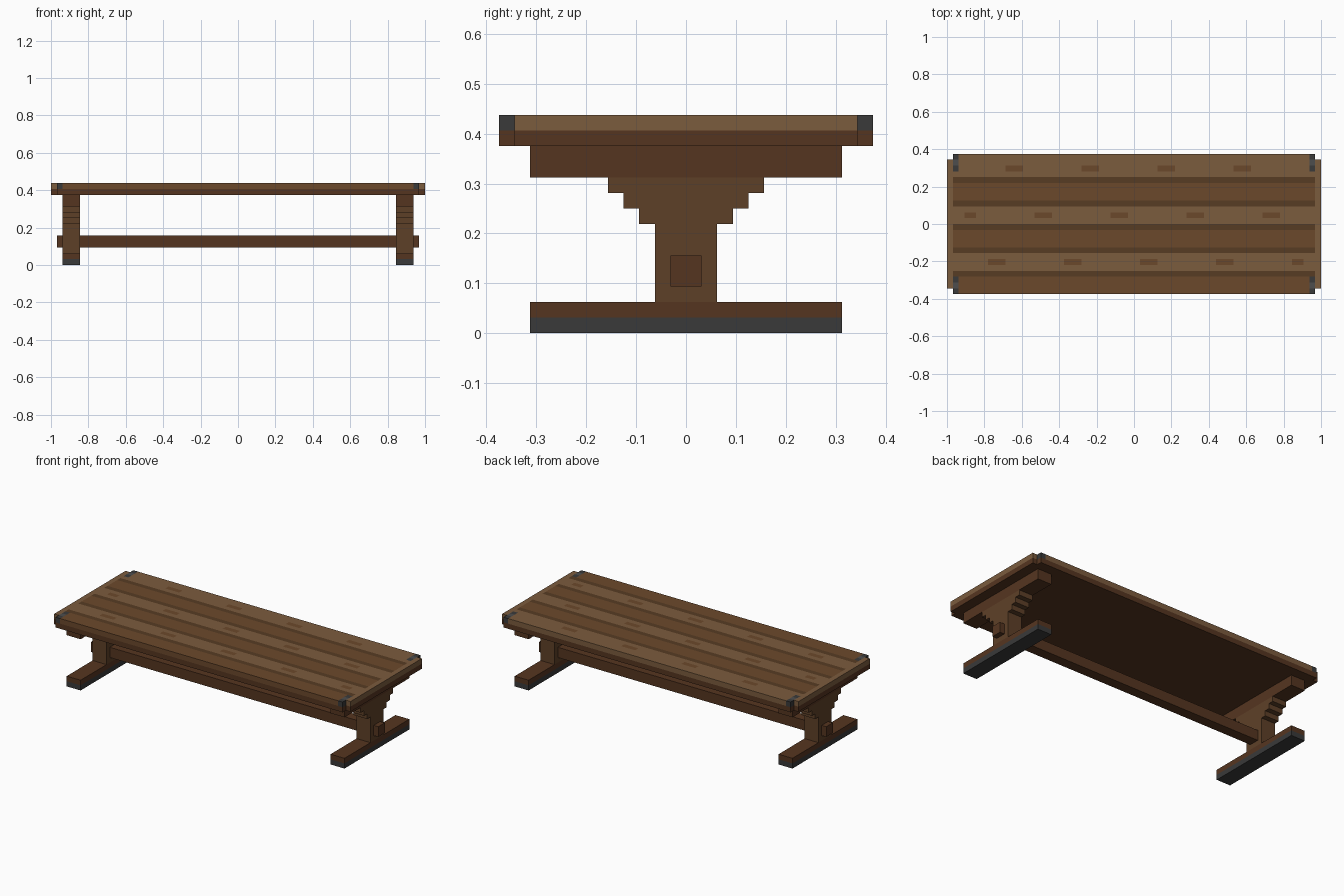
import bpy, bmesh

if "Cube" in bpy.data.objects:
    bpy.data.objects.remove(bpy.data.objects["Cube"])

U = 1 / 32  # one block unit


def material(name, r, g, b):
    m = bpy.data.materials.new(name)
    m.diffuse_color = [(c / 255) ** 2.2 for c in (r, g, b)] + [1]
    m.use_nodes = True
    m.node_tree.nodes["Principled BSDF"].inputs["Base Color"].default_value = m.diffuse_color
    return m


LIGHT = material("light_wood", 122, 92, 64)
MID = material("mid_wood", 107, 74, 47)
GAP = material("gap_wood", 88, 62, 40)
POST = material("post_wood", 94, 66, 44)
DARK = material("dark_wood", 86, 56, 37)
IRON = material("iron", 60, 60, 60)
RIVET = material("rivet_iron", 78, 78, 78)


def finish(name, bm, mats):
    bmesh.ops.recalc_face_normals(bm, faces=bm.faces)
    me = bpy.data.meshes.new(name)
    bm.to_mesh(me)
    bm.free()
    for m in mats:
        me.materials.append(m)
    ob = bpy.data.objects.new(name, me)
    bpy.context.collection.objects.link(ob)
    return ob


def box(name, x, y, z, mat):
    """Box from (min, max) ranges in block units."""
    bm = bmesh.new()
    bmesh.ops.create_cube(bm, size=1)
    for v in bm.verts:
        v.co = [(r[0] + r[1]) / 2 * U + c * (r[1] - r[0]) * U
                for r, c in zip((x, y, z), v.co)]
    return finish(name, bm, [mat])


# Tabletop boards: grid of cells, coloured as planks, gaps and grain dashes
DASH_ROWS = {9: 4, 1: 9, -7: 1}  # row -> first column offset, period 13


def plank_colour(x, y):
    i, j = int(x // 1), int(y // 1)
    if j in (7, 3, -1, -5, -9):
        return 2
    if j in DASH_ROWS and -29 <= i < 29 and (i - DASH_ROWS[j]) % 13 < 3:
        return 1
    light = j >= 8 or 0 <= j < 3 or -8 <= j < -5
    return 0 if light else 1


bm = bmesh.new()
bmesh.ops.create_grid(bm, x_segments=62, y_segments=24, size=1)
for v in bm.verts:
    v.co = (v.co.x * 31 * U, v.co.y * 12 * U, 14 * U)
corners = [f for f in bm.faces
           if abs(f.calc_center_median().x) > 30 * U
           and abs(f.calc_center_median().y) > 9 * U]
bmesh.ops.delete(bm, geom=corners, context='FACES')
ext = bmesh.ops.extrude_face_region(bm, geom=bm.faces[:], use_keep_orig=True)
for v in ext["geom"]:
    if isinstance(v, bmesh.types.BMVert):
        v.co.z -= U
for f in bm.faces:
    c = f.calc_center_median() / U
    f.material_index = plank_colour(max(-30.9, min(30.9, c.x)),
                                    max(-11.9, min(11.9, c.y)))
finish("tabletop_planks", bm, [LIGHT, MID, GAP])

# Underside slab and stretcher
box("tabletop_underside", (-31, 31), (-12, 12), (12, 13), DARK)
box("stretcher", (-31, 31), (-1, 1), (3, 5), DARK)

# Stepped post profile, half outline in (y, z)
half = [(2, 2), (2, 7), (3, 7), (3, 8), (4, 8), (4, 9), (5, 9), (5, 10)]
outline = half + [(-y, z) for y, z in reversed(half)]

for s, side in ((-1, "left"), (1, "right")):
    def span(a, b):
        return sorted((s * a, s * b))

    # End cap of the tabletop
    box(side + "_end_board", span(31, 32), (-11, 11), (13, 14), LIGHT)
    box(side + "_end_underside", span(31, 32), (-11, 11), (12, 13), DARK)

    # Trestle leg
    box(side + "_foot_pad", span(27, 30), (-10, 10), (0, 1), IRON)
    box(side + "_foot", span(27, 30), (-10, 10), (1, 2), DARK)
    box(side + "_crossbar", span(27, 30), (-10, 10), (10, 12), DARK)
    bm = bmesh.new()
    face = bm.faces.new([bm.verts.new((s * 27 * U, y * U, z * U)) for y, z in outline])
    e = bmesh.ops.extrude_face_region(bm, geom=[face], use_keep_orig=True)
    for v in e["geom"]:
        if isinstance(v, bmesh.types.BMVert):
            v.co.x += s * 3 * U
    finish(side + "_post", bm, [POST])

    # Iron corner brackets
    for t, end in ((-1, "front"), (1, "back")):
        for k, m in ((9, IRON), (10, RIVET), (11, IRON)):
            box(f"{side}_{end}_bracket_{k - 8}", span(30, 31),
                sorted((t * k, t * (k + 1))), (13, 14), m)
